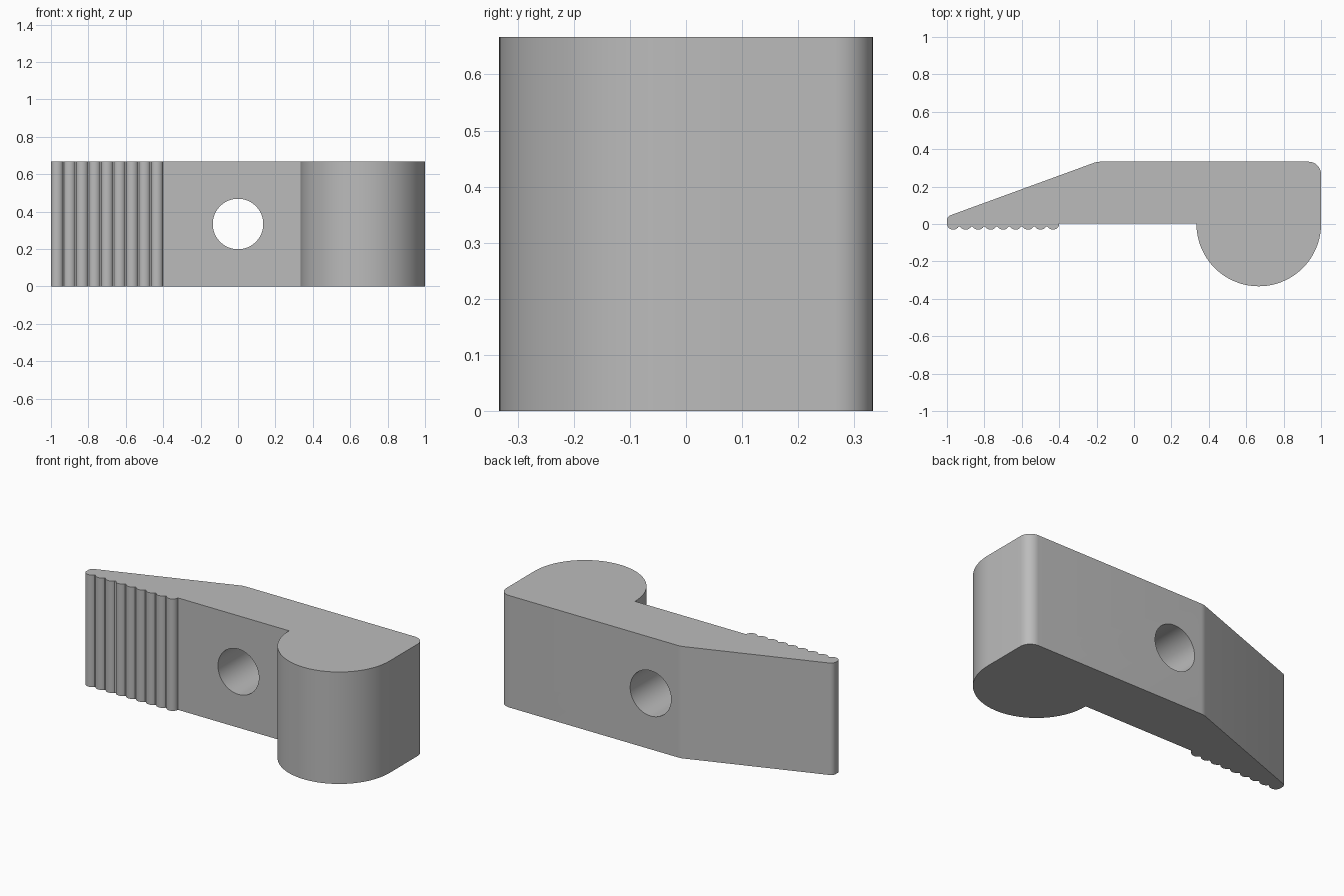
import bpy, bmesh, math

cube = bpy.data.objects.get("Cube")
if cube:
    bpy.data.objects.remove(cube, do_unlink=True)

HEIGHT = 0.667
R = 0.333           # rounded head radius
PITCH = 0.0667      # grip ridge spacing
RIDGES = 9

grey = bpy.data.materials.new("plain grey")
grey.use_nodes = True
colour = (0.5, 0.5, 0.5, 1)
grey.diffuse_color = colour
grey.node_tree.nodes["Principled BSDF"].inputs["Base Color"].default_value = colour


def arc(cx, cy, r, start, end, steps):
    """Points along a circular arc, angles in degrees."""
    angles = [math.radians(start + (end - start) * i / steps) for i in range(steps + 1)]
    return [(cx + r * math.cos(a), cy + r * math.sin(a)) for a in angles]


# Plan outline, counter-clockwise: ridged grip underside
outline = []
for i in range(RIDGES):
    cx = -1 + PITCH * (i + 0.5)
    first = 180 if i == 0 else 207
    last = 360 if i == RIDGES - 1 else 333
    outline += [(x, y * 0.9) for x, y in arc(cx, 0, PITCH / 2, first, last, 12)]

# Flat underside, half-round head, rounded back corner, tapered back
outline += [(-0.4, 0.004), (R, 0.004)]
outline += arc(1 - R, 0, R, 180, 360, 64)
outline += arc(0.933, R - 0.067, 0.067, 0, 90, 12)
outline += arc(-0.18, R - 0.1, 0.1, 90, 110, 5)
outline += arc(-0.97, 0.019, 0.03, 110, 180, 8)

# Lever body
bm = bmesh.new()
face = bm.faces.new([bm.verts.new((x, y, 0)) for x, y in outline])
bmesh.ops.remove_doubles(bm, verts=bm.verts, dist=0.0005)
top = bmesh.ops.extrude_face_region(bm, geom=bm.faces[:])["geom"]
bmesh.ops.translate(bm, vec=(0, 0, HEIGHT),
                    verts=[v for v in top if isinstance(v, bmesh.types.BMVert)])
bmesh.ops.recalc_face_normals(bm, faces=bm.faces)
mesh = bpy.data.meshes.new("lever_body")
bm.to_mesh(mesh)
bm.free()
mesh.materials.append(grey)
body = bpy.data.objects.new("lever_body", mesh)
bpy.context.collection.objects.link(body)

# Pivot hole through the middle
bpy.ops.mesh.primitive_cylinder_add(vertices=64, radius=0.135, depth=2,
                                    location=(0, 0, HEIGHT / 2),
                                    rotation=(math.pi / 2, 0, 0))
cutter = bpy.context.object
cutter.name = "pivot_hole_cutter"
cutter.data.materials.append(grey)

bpy.ops.object.select_all(action="DESELECT")
body.select_set(True)
bpy.context.view_layer.objects.active = body
cut = body.modifiers.new("pivot_hole", "BOOLEAN")
cut.operation = "DIFFERENCE"
cut.solver = "EXACT"
cut.object = cutter
bpy.ops.object.modifier_apply(modifier=cut.name)
bpy.data.objects.remove(cutter, do_unlink=True)

bpy.ops.object.shade_smooth_by_angle(angle=math.radians(30))
